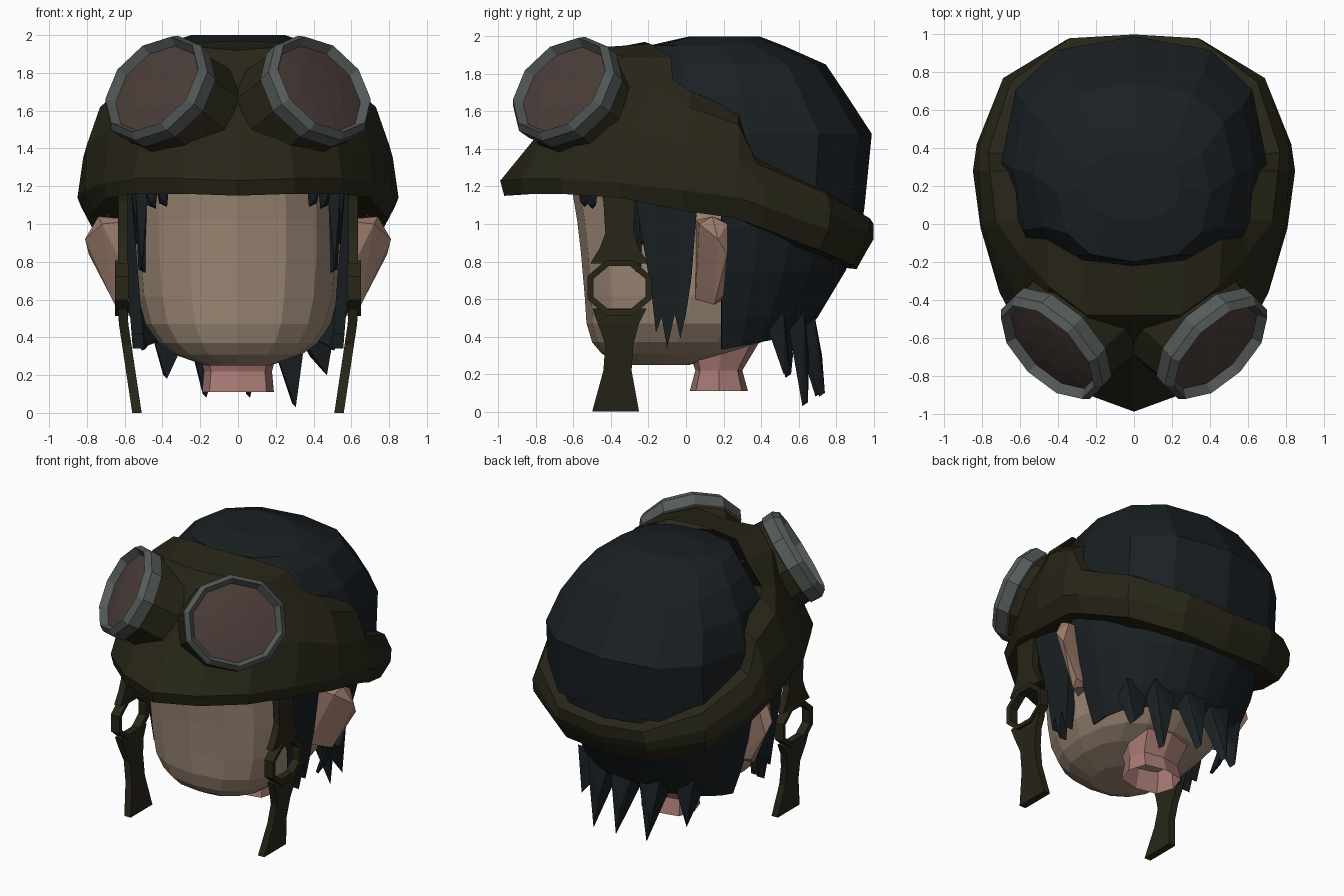
import bpy, bmesh, math
from mathutils import Vector

if "Cube" in bpy.data.objects:
    bpy.data.objects.remove(bpy.data.objects["Cube"])


def material(name, rgb):
    m = bpy.data.materials.new(name)
    m.diffuse_color = (*rgb, 1)
    m.use_nodes = True
    m.node_tree.nodes["Principled BSDF"].inputs["Base Color"].default_value = m.diffuse_color
    return m


SKIN = material("skin", (.34, .25, .18))
EAR = material("ear_skin", (.33, .20, .15))
PINK = material("neck_skin", (.38, .19, .17))
HAIR = material("dark_hair", (.010, .014, .017))
LEATHER = material("olive_leather", (.021, .019, .009))
METAL = material("grey_metal", (.09, .105, .10))
GLASS = material("brown_glass", (.07, .047, .041))


def finish(name, bm, mat, mirror=False, thick=0):
    bmesh.ops.remove_doubles(bm, verts=bm.verts, dist=.0005)
    bmesh.ops.recalc_face_normals(bm, faces=bm.faces)
    me = bpy.data.meshes.new(name)
    bm.to_mesh(me)
    bm.free()
    me.materials.append(mat)
    ob = bpy.data.objects.new(name, me)
    bpy.context.collection.objects.link(ob)
    if mirror:
        mod = ob.modifiers.new("mirror", 'MIRROR')
        mod.use_clip = True
    if thick:
        mod = ob.modifiers.new("thickness", 'SOLIDIFY')
        mod.thickness = thick
    return ob


def loft(name, rings, mat, closed=True, caps=(True, True), mirror=False, thick=0):
    bm = bmesh.new()
    vs = [[bm.verts.new(p) for p in r] for r in rings]
    n = len(rings[0])
    for a, b in zip(vs, vs[1:]):
        for i in range(n if closed else n - 1):
            j = (i + 1) % n
            bm.faces.new((a[i], a[j], b[j], b[i]))
    for use, r in zip(caps, (vs[0], vs[-1])):
        if use and closed:
            bm.faces.new(r)
    return finish(name, bm, mat, mirror, thick)


def hull(name, pts, mat, mirror=False):
    bm = bmesh.new()
    for p in pts:
        bm.verts.new(p)
    bmesh.ops.convex_hull(bm, input=bm.verts)
    return finish(name, bm, mat, mirror)


def oval(z, hx, y0, y1, n=16, e=2.5):
    """Squarish horizontal ring from front y0 to back y1."""
    out = []
    for i in range(n):
        t = 2 * math.pi * i / n
        s, c = math.sin(t), -math.cos(t)
        f = lambda v: math.copysign(abs(v) ** (2 / e), v)
        out.append((hx * f(s), (y0 + y1) / 2 + (y1 - y0) / 2 * f(c), z))
    return out


# Face, jaw and neck
loft("face", [oval(*r) for r in [
    (.25, .17, -.34, .02), (.31, .34, -.45, .25), (.37, .42, -.50, .40), (.47, .49, -.53, .52),
    (.62, .53, -.54, .60), (.85, .55, -.56, .68), (1.02, .55, -.58, .74), (1.2, .54, -.61, .78)]],
    SKIN, caps=(True, False))
loft("neck", [oval(*r, n=8, e=3) for r in [
    (.11, .19, .02, .33), (.22, .18, .05, .30), (.42, .23, -.02, .42)]], PINK, caps=(False, False))

# Ears
hull("ears", [(.52, .05, 1.02), (.52, .05, .6), (.55, .2, .6), (.55, .2, 1.02), (.72, .07, 1.0), (.74, .14, 1.04),
              (.81, .17, .92), (.79, .22, .84), (.74, .22, 1.0), (.65, .15, .57), (.66, .2, .62)], EAR, True)

# Crown of the head
loft("hair_crown", [oval(*r, n=12) for r in [
    (1.08, .70, -.30, .95), (1.48, .70, -.33, .99), (1.68, .64, -.27, .86),
    (1.85, .53, -.22, .745), (1.95, .40, -.2, .52), (2.0, .25, .02, .39)]], HAIR, caps=(False, True))

# Hair behind the ears, down to a ragged nape
rows = [(1.1, .70, .95), (.98, .69, .94), (.75, .645, .85), (.5, .57, .70), (.33, .51, .60)]
grid = []
for k, (z, hx, yb) in enumerate(rows):
    row = []
    for i in range(13):
        t = math.radians(-90 + 15 * i)
        lift = .08 * math.cos(t) if k == 4 else 0
        row.append((hx * math.sin(t), .19 + (yb - .19) * math.cos(t), z + lift))
    grid.append(row)
loft("hair_back", grid, HAIR, closed=False, thick=.02)

spikes = [(-.36, .49, .53, .18), (-.17, .60, .69, .08), (.04, .62, .71, .08), (.26, .57, .62, .03), (.41, .46, .52, .2)]
for i, (x, y, ty, tz) in enumerate(spikes):
    hull("nape_spike_%d" % (i + 1), [
        (x - .10, y - .02, .43), (x + .10, y - .02, .43), (x - .09, y + .06, .54), (x + .09, y + .06, .54),
        (x - .03, (y + ty) / 2 + .06, .30), (x * 1.1 + .02, ty, tz), (x * 1.1, ty + .03, tz + .02)], HAIR)

# Pointed locks in front of the ears
lock = [(-.28, 1.2), (.07, 1.2), (.05, .98), (.03, .72), (0, .52), (-.03, .39), (-.06, .52), (-.10, .34),
        (-.13, .50), (-.16, .42), (-.18, .60), (-.22, .85)]
bm = bmesh.new()
sides = [[bm.verts.new((.50 + .08 * z + dx, y, z)) for y, z in lock] for dx in (-.03, .03)]
for s in sides:
    bm.faces.new(s)
for i in range(len(lock)):
    j = (i + 1) % len(lock)
    bm.faces.new((sides[0][i], sides[0][j], sides[1][j], sides[1][i]))
finish("side_locks", bm, HAIR, True)
for i, (x, y, z) in enumerate([(.51, -.26, .74), (.53, -.22, .88), (.40, -.54, 1.09), (.46, -.50, 1.08)]):
    w = .035
    hull("fringe_strand_%d" % (i + 1), [(x - w, y - w, 1.2), (x + w, y - w, 1.2), (x, y + w, 1.2),
                                        (x - w * .7, y, z), (x + w * .5, y + .02, z + .02),
                                        (x, y - w * .7, z + .03)], HAIR, True)

# Leather cap: stations front to back, each rim, lower, upper, top edge
stations = [
    [(0, -.99, 1.23), (0, -.77, 1.5), (0, -.48, 1.92), (0, -.22, 1.97)],
    [(.30, -.88, 1.24), (.27, -.75, 1.47), (.25, -.48, 1.94), (.27, -.19, 1.96)],
    [(.55, -.67, 1.24), (.51, -.55, 1.52), (.45, -.33, 1.89), (.46, -.08, 1.89)],
    [(.71, -.36, 1.22), (.68, -.27, 1.50), (.61, -.15, 1.72), (.57, -.07, 1.77)],
    [(.81, -.02, 1.18), (.80, 0, 1.42), (.73, .02, 1.62), (.61, .02, 1.71)],
    [(.85, .28, 1.14), (.82, .28, 1.35), (.76, .28, 1.53), (.63, .28, 1.6)],
    [(.83, .42, 1.09), (.81, .42, 1.2), (.77, .38, 1.32), (.65, .36, 1.37)],
    [(.69, .76, .97), (.69, .77, 1.06), (.65, .75, 1.16), (.56, .71, 1.2)],
    [(.36, .95, .89), (.36, .97, .95), (.34, .98, 1.03), (.29, .93, 1.06)],
    [(0, .97, .87), (0, 1.0, .92), (0, 1.0, 1.0), (0, .94, 1.03)]]
rings = []
for s in stations:
    x, y, z = s[0]
    drop = .08 if y < -.3 else .11
    k = .98 if y < -.3 else .93
    bottom = (x * k, .1 + (y - .1) * k, z - drop)
    inner = (x * .75, .1 + (y - .1) * .7, z - drop + .02)
    rings.append([inner, bottom] + s)
loft("leather_cap", rings, LEATHER, closed=False, mirror=True)

# Goggles: ten-sided turned parts facing outward and up, on leather mounts
n = Vector((.61, -.61, .5)).normalized()
u = Vector((1, 1, 0)).normalized()
v = n.cross(u)
v = v if v.z > 0 else -v
centre = Vector((.42, -.64, 1.71))


def turned(r, d, sides=10):
    return [centre + n * d + r * (1.06 * math.cos(a) * u + .97 * math.sin(a) * v)
            for a in (2 * math.pi * (i + .5) / sides for i in range(sides))]


loft("goggle_mounts", [turned(.33, -.26), turned(.31, -.05)], LEATHER, caps=(False, False), mirror=True)
loft("goggle_frames", [turned(r, d) for r, d in [
    (.28, -.08), (.325, -.06), (.33, .02), (.30, .06), (.27, .01)]],
    METAL, caps=(False, False), mirror=True)
loft("goggle_lenses", [turned(.275, .01), turned(.15, .025), turned(.004, .03)], GLASS, mirror=True)


# Chin straps with an eight-sided buckle
def strap_x(z):
    return .61 if z > .5 else .535 + .15 * z


def strap(name, levels):
    rs = []
    for z, y0, y1 in levels:
        x = strap_x(z)
        rs.append([(x - .025, y0, z), (x + .025, y0, z), (x + .025, y1, z), (x - .025, y1, z)])
    loft(name, rs, LEATHER, mirror=True)


strap("upper_straps", [(1.25, -.47, -.22), (1.12, -.44, -.27), (.95, -.43, -.28), (.87, -.46, -.25), (.79, -.51, -.20)])
strap("lower_straps", [(.55, -.50, -.21), (.47, -.47, -.25), (.36, -.43, -.28), (.22, -.44, -.29), (.0, -.50, -.25)])
buckle = []
for i in range(9):
    a = 2 * math.pi * (i + .5) / 8
    c, s = math.cos(a), math.sin(a)
    buckle.append([(.615 + dx, -.355 + ry * c, .66 + rz * s)
                   for dx, ry, rz in ((-.035, .185, .16), (.035, .185, .16), (.03, .15, .125), (-.03, .15, .125))])
loft("buckles", buckle, LEATHER, caps=(False, False), mirror=True)
